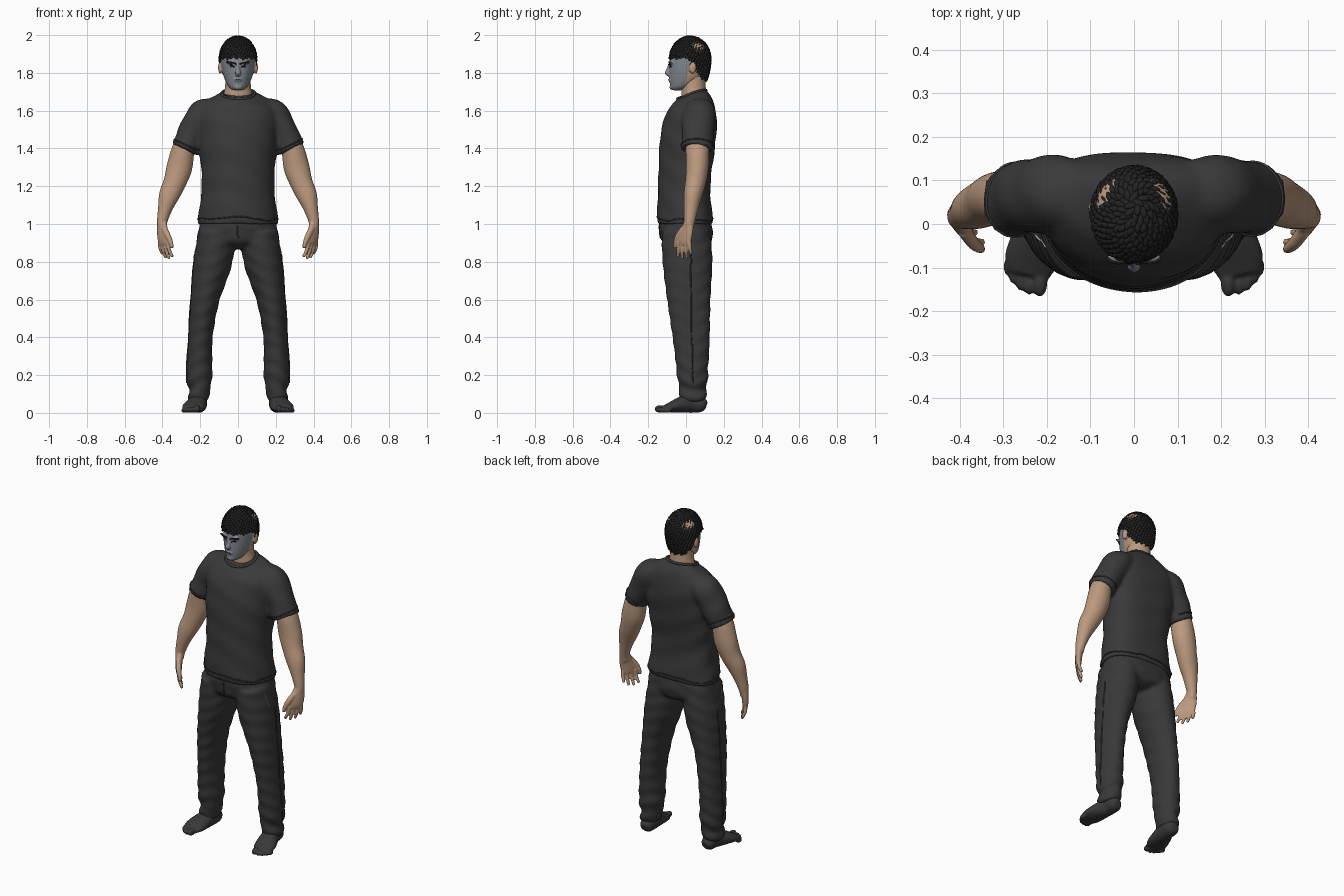
import bpy, bmesh, math, random
from mathutils import Vector, Matrix
from mathutils.bvhtree import BVHTree

random.seed(4)
if "Cube" in bpy.data.objects:
    bpy.data.objects.remove(bpy.data.objects["Cube"])


def material(name, r, g, b):
    m = bpy.data.materials.new(name)
    m.use_nodes = True
    m.diffuse_color = (r, g, b, 1)
    node = next(n for n in m.node_tree.nodes if n.type == "BSDF_PRINCIPLED")
    node.inputs["Base Color"].default_value = (r, g, b, 1)
    return m


SHIRT = material("shirt charcoal", .042, .042, .044)
PANTS = material("pants charcoal", .04, .04, .042)
HAIR = material("hair black", .016, .016, .017)
SKIN = material("skin tan", .5, .32, .21)
FACE = material("face grey", .23, .25, .28)
TRIM = material("pocket trim grey", .4, .4, .42)


def refine(rows, steps=4):
    """Catmull-Rom interpolation through rows of numbers."""
    v = [Vector(r) for r in rows]
    out = []
    for i in range(len(v) - 1):
        a, b, c, d = v[max(i - 1, 0)], v[i], v[i + 1], v[min(i + 2, len(v) - 1)]
        for k in range(steps):
            t = k / steps
            out.append(b + (c - a) * (t / 2) + (a * 2 - b * 5 + c * 4 - d) * (t * t / 2)
                       + (b * 3 - a - c * 3 + d) * (t ** 3 / 2))
    return out + [v[-1]]


def bridge(bm, rings):
    """Close a list of point rings into a capped skin."""
    vs = [[bm.verts.new(p) for p in ring] for ring in rings]
    n = len(vs[0])
    for a, b in zip(vs, vs[1:]):
        for i in range(n):
            bm.faces.new((a[i], a[(i + 1) % n], b[(i + 1) % n], b[i]))
    bm.faces.new(vs[0][::-1])
    bm.faces.new(vs[-1])


def tube(bm, rows, side=(1, 0, 0), n=20):
    """Rows are x, y, z, radius along side, radius across it."""
    rows = refine(rows)
    rings = []
    for i, r in enumerate(rows):
        t = rows[min(i + 1, len(rows) - 1)] - rows[max(i - 1, 0)]
        t = Vector(t[:3]).normalized()
        s = Vector(side)
        s = (s - t * s.dot(t)).normalized()
        o = t.cross(s)
        rings.append([Vector(r[:3]) + s * r[3] * math.cos(a) + o * r[4] * math.sin(a)
                      for a in (math.tau * k / n for k in range(n))])
    bridge(bm, rings)


def stack(bm, rows, back=2.0, n=48, tilt=lambda y, z: z):
    """Rows are z, half width, front y, back y; back sets squareness behind."""
    rings = []
    for z, rx, yf, yb in refine(rows):
        yc, ring = yf + .58 * (yb - yf), []
        for k in range(n):
            c, s = math.cos(math.tau * k / n), math.sin(math.tau * k / n)
            e = 2 / back if s > 0 else 1
            y = yc + ((yb - yc) if s > 0 else (yc - yf)) * math.copysign(abs(s) ** e, s)
            ring.append((math.copysign(abs(c) ** e, c) * rx, y, tilt(y, z)))
        rings.append(ring)
    bridge(bm, rings)


# One small ball is copied for every rounded piece
ball = bmesh.new()
bmesh.ops.create_icosphere(ball, subdivisions=2, radius=1)
ball.verts.index_update()
BALL_POINTS = [v.co.copy() for v in ball.verts]
BALL_FACES = [[v.index for v in f.verts] for f in ball.faces]
ball.free()


def blob(bm, loc, scale, rot=Matrix.Identity(4)):
    m = Matrix.Translation(loc) @ rot @ Matrix.Diagonal((*scale, 1))
    vs = [bm.verts.new(m @ p) for p in BALL_POINTS]
    for f in BALL_FACES:
        bm.faces.new([vs[i] for i in f])


def finish(bm, name, mats, voxel=0, smooth=3, shape=None):
    """Make an object, optionally fusing its pieces and reshaping the surface."""
    bmesh.ops.recalc_face_normals(bm, faces=bm.faces)
    me = bpy.data.meshes.new(name)
    bm.to_mesh(me)
    bm.free()
    ob = bpy.data.objects.new(name, me)
    bpy.context.collection.objects.link(ob)
    if voxel:
        mod = ob.modifiers.new("fuse", "REMESH")
        mod.mode, mod.voxel_size = "VOXEL", voxel
        mod = ob.modifiers.new("soften", "SMOOTH")
        mod.iterations = smooth
        deps = bpy.context.evaluated_depsgraph_get()
        new = bpy.data.meshes.new_from_object(ob.evaluated_get(deps))
        ob.modifiers.clear()
        ob.data = new
        bpy.data.meshes.remove(me)
        new.name = name
    me = ob.data
    if shape:
        flat = [c for v in me.vertices for c in shape(v.co.copy(), v.normal.copy())]
        me.vertices.foreach_set("co", flat)
    for m in mats:
        me.materials.append(m)
    me.polygons.foreach_set("use_smooth", [True] * len(me.polygons))
    me.update()
    return ob


def surface(ob):
    me = ob.data
    return BVHTree.FromPolygons([v.co.copy() for v in me.vertices],
                                [tuple(p.vertices) for p in me.polygons])


def seam(name, pts, tree, mat, radius=.003, cyclic=False):
    """A fine raised line snapped to a surface."""
    pts = [tree.find_nearest(p)[0] for p in refine(pts, 6)]
    cu = bpy.data.curves.new(name, "CURVE")
    cu.dimensions, cu.bevel_depth, cu.bevel_resolution = "3D", radius, 1
    sp = cu.splines.new("POLY")
    sp.points.add(len(pts) - 1)
    sp.points.foreach_set("co", [c for p in pts for c in (*p, 1)])
    sp.use_cyclic_u = cyclic
    cu.materials.append(mat)
    bpy.context.collection.objects.link(bpy.data.objects.new(name, cu))


def flip(rows, s):
    return [(r[0] * s, *r[1:]) for r in rows]


SIDES = ((1, "left"), (-1, "right"))
CIRCLE = [(math.cos(math.tau * k / 24), math.sin(math.tau * k / 24)) for k in range(24)]

# Shirt: torso and sleeves fused, with soft drape folds
bm = bmesh.new()
stack(bm, [(1.0, .213, -.153, .143), (1.04, .21, -.153, .14), (1.2, .192, -.148, .128),
           (1.35, .2, -.143, .146), (1.45, .21, -.138, .158), (1.55, .215, -.118, .163),
           (1.61, .205, -.095, .155), (1.65, .17, -.07, .138), (1.68, .12, -.045, .118),
           (1.70, .08, -.025, .1)], back=2.7,
      tilt=lambda y, z: z + max(0, z - 1.6) * 2.5 * (y - .05))
for s, _ in SIDES:
    tube(bm, flip([(.12, .07, 1.62, .05, .07), (.18, .07, 1.58, .083, .088),
                   (.235, .065, 1.5, .076, .085), (.268, .058, 1.43, .073, .083),
                   (.285, .055, 1.395, .073, .085)], s), n=32)
shirt = surface(finish(bm, "shirt", [SHIRT], .011, 3, lambda p, n:
                       p + n * .002 * math.sin(p.z * 40 + p.y * 25 + p.x * 15)))
seam("shirt_hem", [(.3 * c, .3 * s, 1.03) for c, s in CIRCLE], shirt, SHIRT, .004, True)
seam("collar", [(.088 * c, .035 + .08 * s, 1.69 + .027 * s) for c, s in CIRCLE],
     shirt, SHIRT, .008, True)
for s, label in SIDES:
    cuff = [(s * (.275 + .085 * math.cos(a)), .055 + .1 * math.sin(a), 1.42 + .04 * math.cos(a))
            for a in (math.pi * k / 8 for k in range(-6, 7))]
    seam(label + "_sleeve_hem", cuff, shirt, SHIRT, .004)


# Pants: hips and legs fused, with folds growing toward the ankles
def folds(p, n):
    amp = .0015 + .004 * max(0, 1 - p.z / .3)
    return p + n * amp * math.sin(p.z * 75 + abs(p.x) * 30 + 1.2 * math.sin(p.y * 30))


bm = bmesh.new()
stack(bm, [(.868, .05, -.06, .09), (.89, .13, -.115, .13), (.93, .205, -.135, .14),
           (.98, .207, -.143, .14), (1.04, .195, -.135, .125)], back=2.5)
for s, _ in SIDES:
    tube(bm, flip([(.11, 0, .96, .1, .13), (.133, .008, .8, .102, .132),
                   (.175, .015, .6, .076, .115), (.198, .028, .4, .064, .099),
                   (.204, .033, .24, .068, .085), (.204, .036, .17, .067, .08),
                   (.205, .036, .12, .054, .07), (.207, .035, .09, .058, .075),
                   (.208, .035, .06, .05, .068)], s), n=32)
pants = surface(finish(bm, "pants", [PANTS], .011, 3, folds))
for s, label in SIDES:
    seam(label + "_pocket_trim", flip([(.22, -.06, .97), (.25, -.045, .91), (.26, -.03, .86)], s),
         pants, TRIM)
    seam(label + "_leg_seam", flip([(.3, .03, .85), (.3, .03, .5), (.32, .035, .16)], s),
         pants, PANTS, .004)
seam("fly_seam", [(0, -.2, .99), (0, -.2, .95), (0, -.2, .9)], pants, PANTS, .004)

# Arms with hands, and feet
for s, label in SIDES:
    bm = bmesh.new()
    tube(bm, flip([(.25, .06, 1.47, .052, .058), (.288, .06, 1.40, .06, .062),
                   (.31, .06, 1.30, .068, .06), (.335, .05, 1.22, .06, .055),
                   (.365, .036, 1.15, .054, .048), (.386, .026, 1.08, .038, .038),
                   (.402, .018, 1.01, .027, .029), (.402, .012, .97, .022, .025)], s), n=28)
    w = Vector((-.6, -.8, 0))
    side = (w.x * s, w.y, 0)
    tube(bm, flip([(.403, .017, 1.01, .028, .024), (.4, .003, .96, .04, .02),
                   (.394, -.008, .915, .044, .017), (.391, -.01, .89, .038, .013)], s), side)
    for off, length in ((-.034, .065), (-.012, .085), (.011, .09), (.033, .08)):
        b = Vector((.392, -.01, .905)) + w * off
        m = b + w * off * .15 + Vector((-.004, 0, -length / 2))
        t = b + w * off * .3 + Vector((-.02, .002, -length))
        tube(bm, flip([(*b, .011, .013), (*m, .0095, .011), (*t, .008, .008)], s), side, 12)
    tube(bm, flip([(.39, -.015, .975, .016, .016), (.37, -.042, .935, .016, .015),
                   (.355, -.055, .9, .012, .012), (.348, -.058, .873, .008, .008)], s), side, 12)
    finish(bm, label + "_arm", [SKIN], .005, 1)

    bm = bmesh.new()
    tube(bm, flip([(.205, .107, .035, .022, .022), (.206, .085, .042, .04, .04),
                   (.208, .03, .052, .045, .052), (.222, -.03, .042, .057, .042),
                   (.235, -.08, .03, .062, .028), (.243, -.115, .022, .05, .018)], s))
    for x, y, r in ((.216, -.135, .021), (.241, -.138, .016), (.26, -.13, .015),
                    (.276, -.116, .014), (.289, -.098, .013)):
        blob(bm, (x * s, y, r), (r * .85, r * 1.6, r))
    finish(bm, label + "_foot", [PANTS], .006, 1, lambda p, n: (p.x, p.y, max(p.z, 0)))

# Neck
bm = bmesh.new()
tube(bm, [(0, .045, 1.63, .09, .07), (0, .042, 1.68, .078, .066),
          (0, .04, 1.73, .068, .064), (0, .04, 1.8, .066, .062)], n=32)
finish(bm, "neck", [SKIN])

# Head with nose, brow ridge, lips and ears; the front is grey
bm = bmesh.new()
stack(bm, [(1.708, .025, -.074, -.02), (1.725, .048, -.083, .02), (1.765, .07, -.088, .085),
           (1.81, .083, -.089, .115), (1.86, .089, -.088, .122), (1.91, .09, -.08, .122),
           (1.95, .078, -.055, .105), (1.98, .04, -.01, .06)])
tube(bm, [(0, -.084, 1.848, .009, .009), (0, -.093, 1.82, .01, .01),
          (0, -.1, 1.8, .015, .012), (0, -.09, 1.788, .014, .008)], n=12)
blob(bm, (0, -.085, 1.762), (.024, .01, .009))
blob(bm, (0, -.074, 1.724), (.024, .014, .014))
for s, _ in SIDES:
    blob(bm, (s * .035, -.078, 1.855), (.03, .012, .009))
    blob(bm, (s * .094, .035, 1.828), (.012, .02, .034))
head_object = finish(bm, "head", [SKIN, FACE], .005, 2)
for p in head_object.data.polygons:
    p.material_index = int(p.center.y < .008 + .25 * (p.center.z - 1.8))
head = surface(head_object)
for s, label in SIDES:
    seam(label + "_eyebrow", flip([(.013, -.1, 1.846), (.035, -.1, 1.857), (.062, -.08, 1.86)], s),
         head, HAIR, .004)
    seam(label + "_eye", flip([(.022, -.1, 1.831), (.036, -.1, 1.835), (.05, -.09, 1.831)], s),
         head, HAIR, .0035)
seam("mouth", [(-.022, -.1, 1.761), (0, -.11, 1.763), (.022, -.1, 1.761)], head, HAIR, .0015)


# Hair: an under-cap covered in swirling tufts
def hairline(y):
    return 1.878 - .115 * min(max((y - .005) / .085, 0), 1)


def scalp(d):
    return Vector((d.x * .095, .022 + d.y * .106, 1.87 + d.z * (.121 if d.z > 0 else .18)))


bm = bmesh.new()
bmesh.ops.create_icosphere(bm, subdivisions=5, radius=1)
for v in bm.verts:
    v.co = scalp(v.co)
bmesh.ops.delete(bm, geom=[v for v in bm.verts if v.co.z < hairline(v.co.y)], context="VERTS")
crown = Vector((0, .25, 1)).normalized()
COUNT = 620
for i in range(COUNT):
    h, a = 1 - 2 * (i + .5) / COUNT, i * 2.39996
    r = math.sqrt(1 - h * h)
    d = Vector((r * math.cos(a), r * math.sin(a), h))
    p = scalp(d)
    if p.z < hairline(p.y) + .004:
        continue
    t = d.cross(crown) * random.uniform(.3, 1) - (crown - d * d.dot(crown))
    t = (t.normalized() + d * .2).normalized()
    across = t.cross(d).normalized()
    rot = Matrix((across, t, across.cross(t))).transposed().to_4x4()
    blob(bm, p, (.0085, .019, random.uniform(.006, .008)), rot)
finish(bm, "hair", [HAIR])
